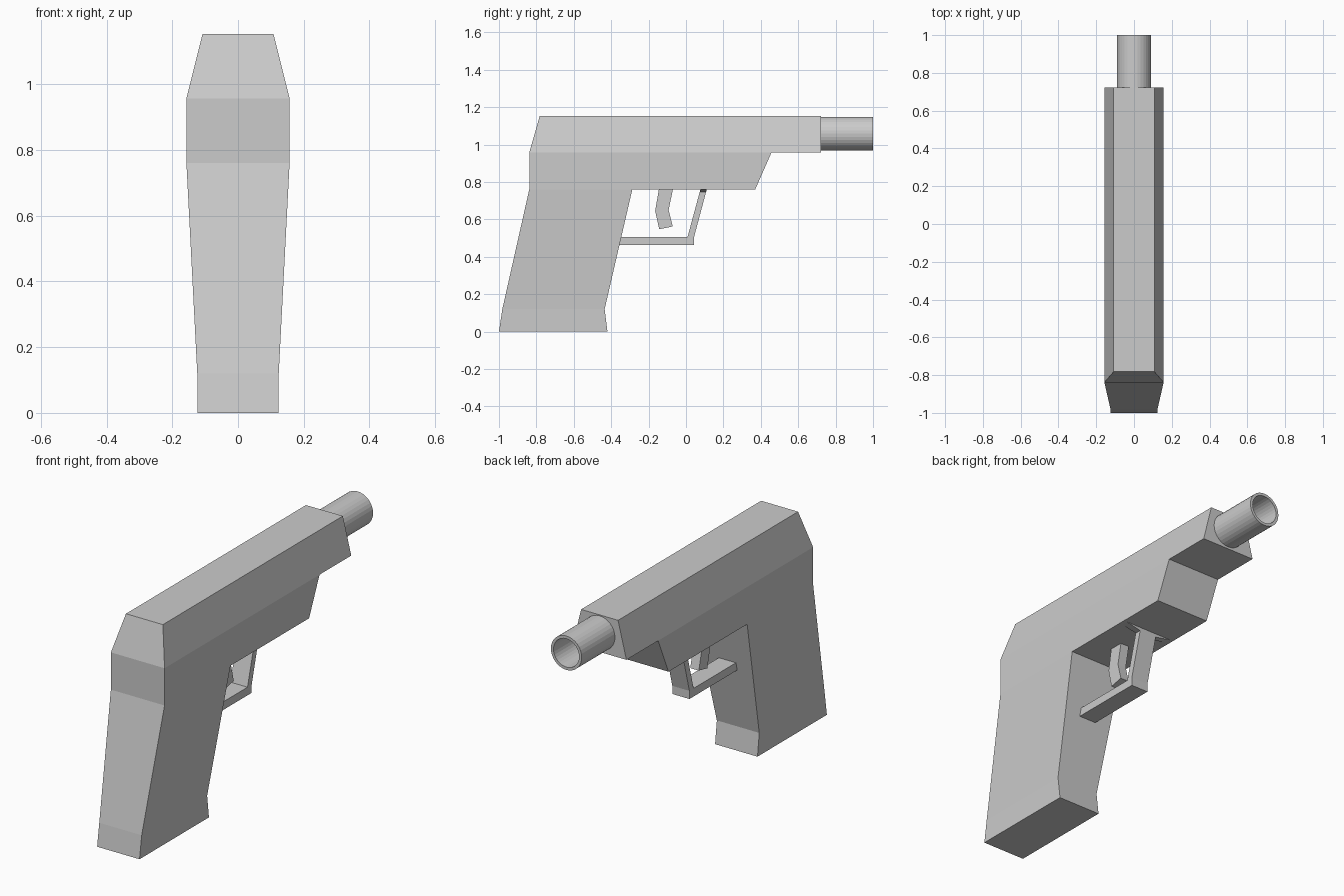
import bpy, bmesh, math
from mathutils import Matrix

cube = bpy.data.objects.get("Cube")
if cube:
    bpy.data.objects.remove(cube, do_unlink=True)

grey = bpy.data.materials.new("plain_grey")
grey.use_nodes = True
colour = (0.6, 0.6, 0.6, 1)
grey.diffuse_color = colour
grey.node_tree.nodes["Principled BSDF"].inputs["Base Color"].default_value = colour


def finish(name, bm):
    """Clean the mesh and link it as an object."""
    bmesh.ops.remove_doubles(bm, verts=bm.verts, dist=0.0005)
    bmesh.ops.recalc_face_normals(bm, faces=bm.faces)
    mesh = bpy.data.meshes.new(name)
    bm.to_mesh(mesh)
    bm.free()
    mesh.materials.append(grey)
    obj = bpy.data.objects.new(name, mesh)
    bpy.context.collection.objects.link(obj)
    return obj


def loft(name, sections):
    """Join four-sided sections: outer (y, z), inner (y, z), half width."""
    bm = bmesh.new()
    rings = [[bm.verts.new((x, *p)) for x, p in ((-w, a), (w, a), (w, b), (-w, b))]
             for a, b, w in sections]
    for lower, upper in zip(rings, rings[1:]):
        for i in range(4):
            j = (i + 1) % 4
            bm.faces.new((lower[i], lower[j], upper[j], upper[i]))
    bm.faces.new(rings[0])
    bm.faces.new(rings[-1])
    return finish(name, bm)


# Body: side outline with a half width at every height
BASE, WIDE, TOP = 0.124, 0.157, 0.108
outline = [
    (-1.0, 0, BASE), (-0.42, 0, BASE), (-0.435, 0.12, BASE), (-0.287, 0.76, WIDE),
    (0.37, 0.76, WIDE), (0.457, 0.957, WIDE), (0.722, 0.957, WIDE), (0.722, 1.153, TOP),
    (-0.782, 1.153, TOP), (-0.838, 0.957, WIDE), (-0.838, 0.76, WIDE), (-0.982, 0.12, BASE),
]
# Flat side panels: heel, grip, frame, slide
panels = [(0, 1, 2, 11), (11, 2, 3, 10), (10, 3, 4, 5, 9), (9, 5, 6, 7, 8)]
bm = bmesh.new()
sides = [[bm.verts.new((s * w, y, z)) for y, z, w in outline] for s in (-1, 1)]
for side in sides:
    for panel in panels:
        bm.faces.new([side[i] for i in panel])
for i in range(len(outline)):
    j = (i + 1) % len(outline)
    bm.faces.new((sides[0][i], sides[0][j], sides[1][j], sides[1][i]))
finish("body", bm)

# Barrel: open tube with a thin rim
bm = bmesh.new()
COUNT = 32
rings = []
for radius, y in ((0.09, 0.722), (0.09, 1.0), (0.075, 1.0), (0.075, 0.724)):
    ring = bmesh.ops.create_circle(
        bm, segments=COUNT, radius=radius,
        matrix=Matrix.Translation((0, y, 1.058)) @ Matrix.Rotation(math.pi / 2, 4, "X"))
    rings.append(ring["verts"])
for a, b in zip(rings, rings[1:]):
    for i in range(COUNT):
        j = (i + 1) % COUNT
        bm.faces.new((a[i], a[j], b[j], b[i]))
bm.faces.new(rings[-1])
finish("barrel", bm)

# Trigger guard: bar, upright and flared root under the frame
loft("trigger_guard", [
    ((-0.36, 0.462), (-0.36, 0.505), 0.05),
    ((0.043, 0.462), (0.008, 0.505), 0.05),
    ((0.043, 0.505), (0.008, 0.505), 0.05),
    ((0.107, 0.745), (0.073, 0.745), 0.05),
    ((0.111, 0.76), (0.077, 0.76), 0.14),
])

# Trigger: bent blade
loft("trigger", [
    ((-0.07, 0.76), (-0.145, 0.76), 0.025),
    ((-0.093, 0.65), (-0.165, 0.645), 0.025),
    ((-0.071, 0.562), (-0.143, 0.547), 0.025),
])
